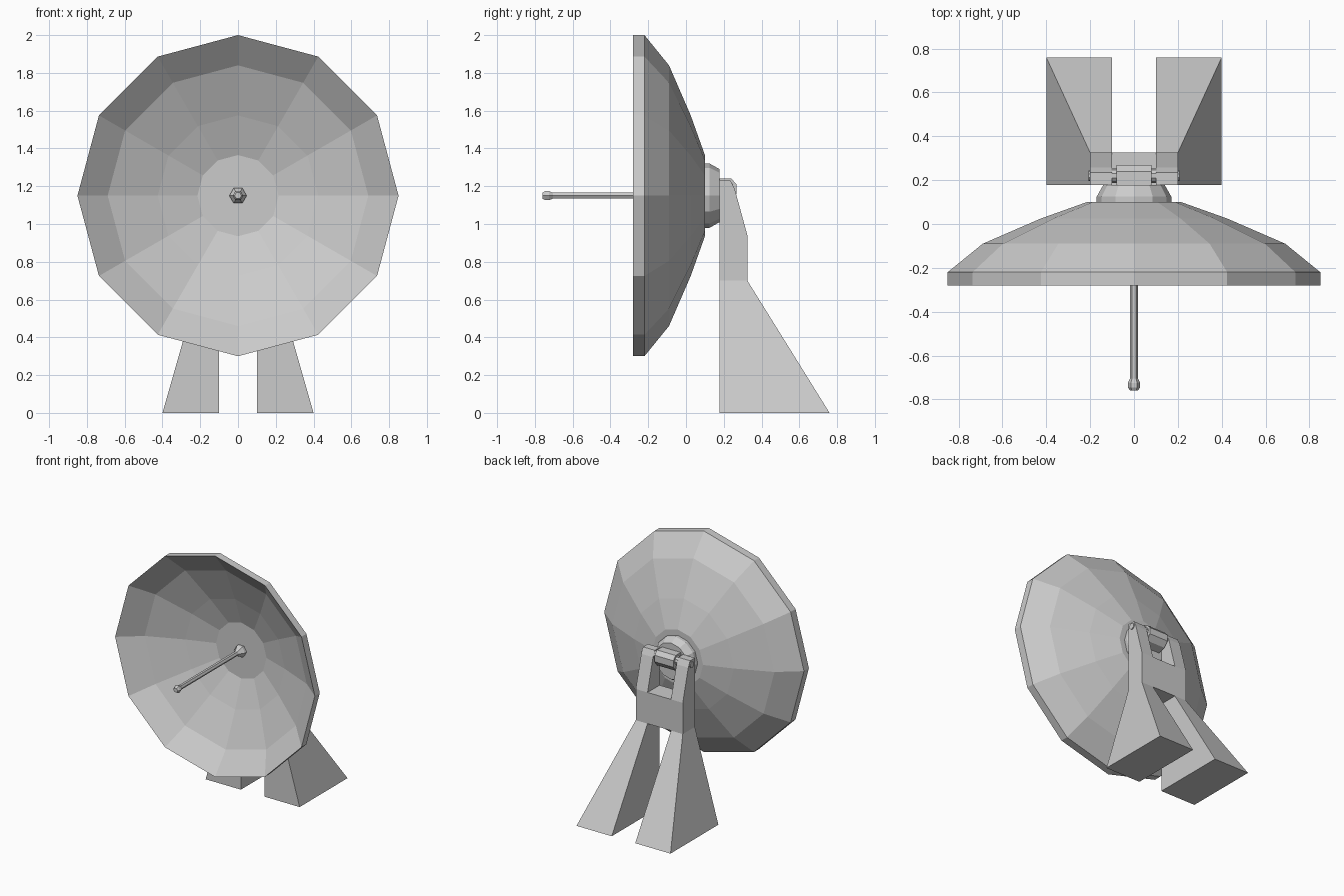
import bpy, bmesh
from math import cos, sin, pi

if "Cube" in bpy.data.objects:
    bpy.data.objects.remove(bpy.data.objects["Cube"])

AXIS_Z = 1.15


def finish(name, bm):
    bmesh.ops.recalc_face_normals(bm, faces=bm.faces)
    mesh = bpy.data.meshes.new(name)
    bm.to_mesh(mesh)
    bm.free()
    ob = bpy.data.objects.new(name, mesh)
    bpy.context.collection.objects.link(ob)
    return ob


def lathe(name, profile, sides):
    """Closed flat-sided solid turned round the dish axis; profile is (radius, y)."""
    bm = bmesh.new()
    rings = [[bm.verts.new((r * cos(2 * pi * i / sides), y,
                            AXIS_Z + r * sin(2 * pi * i / sides)))
              for i in range(sides)] for r, y in profile]
    for a, b in zip(rings, rings[1:]):
        for i in range(sides):
            j = (i + 1) % sides
            bm.faces.new((a[i], a[j], b[j], b[i]))
    bm.faces.new(rings[0])
    bm.faces.new(rings[-1])
    return finish(name, bm)


def extrude_x(name, outline, x0, x1):
    """Prism with a (y, z) outline running from x0 to x1."""
    bm = bmesh.new()
    a = [bm.verts.new((x0, y, z)) for y, z in outline]
    b = [bm.verts.new((x1, y, z)) for y, z in outline]
    bm.faces.new(a)
    bm.faces.new(b)
    for i in range(len(a)):
        j = (i + 1) % len(a)
        bm.faces.new((a[i], a[j], b[j], b[i]))
    return finish(name, bm)


def circle(r, n, y=0.22, z=1.195):
    return [(y + r * cos(2 * pi * i / n), z + r * sin(2 * pi * i / n)) for i in range(n)]


# Dish: inner bowl, rim band, outer bowl
lathe("dish", [(0.215, 0.04), (0.425, -0.035), (0.69, -0.15), (0.85, -0.28),
               (0.85, -0.22), (0.69, -0.09), (0.425, 0.025), (0.215, 0.10)], 12)

# Hub behind the dish
lathe("rear_hub", [(0.17, 0.09), (0.17, 0.125), (0.14, 0.178)], 12)

# Feed rod with flared foot and knobbed tip
lathe("feed_rod", [(0.046, 0.05), (0.046, 0.02), (0.018, -0.02), (0.018, -0.705),
                   (0.028, -0.725), (0.028, -0.745), (0.018, -0.76)], 6)

# Hinge block and pin
extrude_x("hinge_block", [(0.17, 1.10), (0.235, 1.12), (0.268, 1.16), (0.268, 1.21),
                          (0.24, 1.24), (0.17, 1.24)], -0.08, 0.08)
extrude_x("hinge_pin", circle(0.024, 10), -0.207, 0.207)

# Crossbar joining the two supports
extrude_x("crossbar", [(0.178, 0.70), (0.325, 0.70), (0.325, 0.94), (0.178, 0.94)], -0.1, 0.1)

for side, s in (("left", -1), ("right", 1)):
    # Fork arm, tapering to the pin
    extrude_x(side + "_fork_arm", [(0.178, 0.70), (0.325, 0.70), (0.325, 0.94), (0.258, 1.185),
                                   (0.236, 1.23), (0.178, 1.23)], s * 0.1, s * 0.2)
    # Spacer between block and arm
    extrude_x(side + "_spacer", circle(0.032, 10), s * 0.075, s * 0.102)
    # Splayed leg: box tapering to the arm's section
    bm = bmesh.new()
    low, high = [[bm.verts.new((s * x, y, z)) for x, y in
                  ((0.1, 0.178), (xo, 0.178), (xo, yo), (0.1, yo))]
                 for xo, yo, z in ((0.4, 0.76, 0), (0.2, 0.325, 0.70))]
    bm.faces.new(low)
    bm.faces.new(high)
    for i in range(4):
        j = (i + 1) % 4
        bm.faces.new((low[i], low[j], high[j], high[i]))
    # The back face twists, so split it from the outer bottom corner
    finish(side + "_leg", bm)
